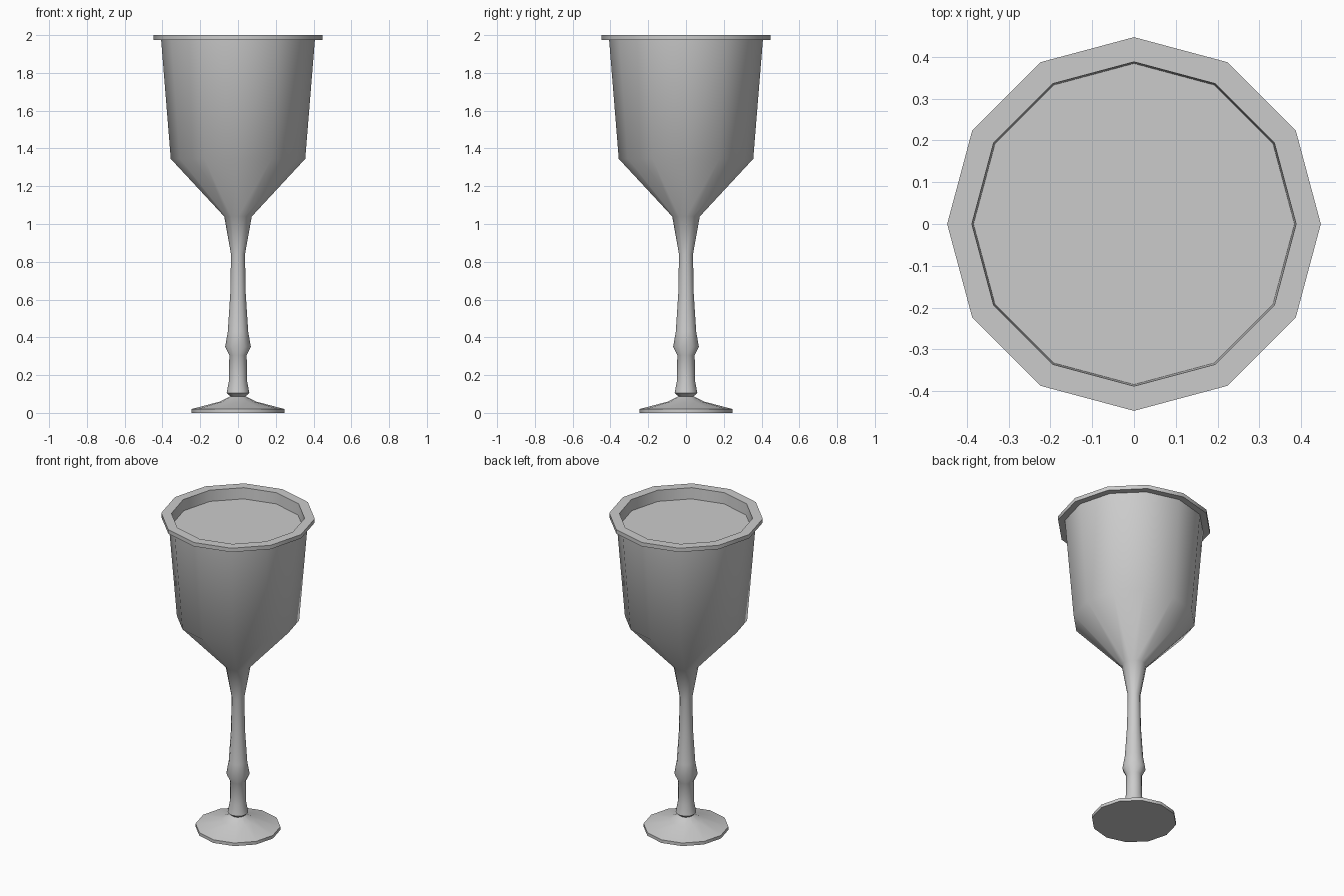
import bpy, bmesh, math

SIDES = 12

cube = bpy.data.objects.get("Cube")
if cube:
    bpy.data.objects.remove(cube, do_unlink=True)

grey = bpy.data.materials.new("plain grey")
grey.use_nodes = True
grey.diffuse_color = (0.6, 0.6, 0.6, 1)
grey.node_tree.nodes["Principled BSDF"].inputs["Base Color"].default_value = (0.6, 0.6, 0.6, 1)


def lathe(name, profile, cap_start=False, cap_end=False):
    """Turn an (r, z) profile, listed so that its outside is on the right going up."""
    bm = bmesh.new()
    rings = []
    for r, z in profile:
        angles = [2 * math.pi * i / SIDES for i in range(SIDES)]
        rings.append([bm.verts.new((r * math.cos(a), r * math.sin(a), z)) for a in angles])
    for low, high in zip(rings, rings[1:]):
        for i in range(SIDES):
            j = (i + 1) % SIDES
            bm.faces.new((low[i], low[j], high[j], high[i]))
    if cap_start:
        bm.faces.new(rings[0][::-1])
    if cap_end:
        bm.faces.new(rings[-1])
    mesh = bpy.data.meshes.new(name)
    bm.to_mesh(mesh)
    bm.free()
    mesh.materials.append(grey)
    ob = bpy.data.objects.new(name, mesh)
    bpy.context.collection.objects.link(ob)
    bpy.ops.object.select_all(action="DESELECT")
    ob.select_set(True)
    bpy.context.view_layer.objects.active = ob
    bpy.ops.object.shade_smooth_by_angle(angle=math.radians(50))
    return ob


# Foot, stem with its knob, bowl and overhanging rim in one turned shell,
# ending with the inner wall and the flat surface of the drink
lathe("goblet", [
    (0.247, 0), (0.247, 0.02), (0.095, 0.06), (0.04, 0.088),
    (0.06, 0.105), (0.048, 0.17), (0.046, 0.305), (0.068, 0.35),
    (0.054, 0.43), (0.041, 0.63), (0.037, 0.84), (0.073, 1.04),
    (0.356, 1.345), (0.407, 1.975),
    (0.447, 1.975), (0.447, 2), (0.388, 2), (0.384, 1.93),
], cap_start=True, cap_end=True)
